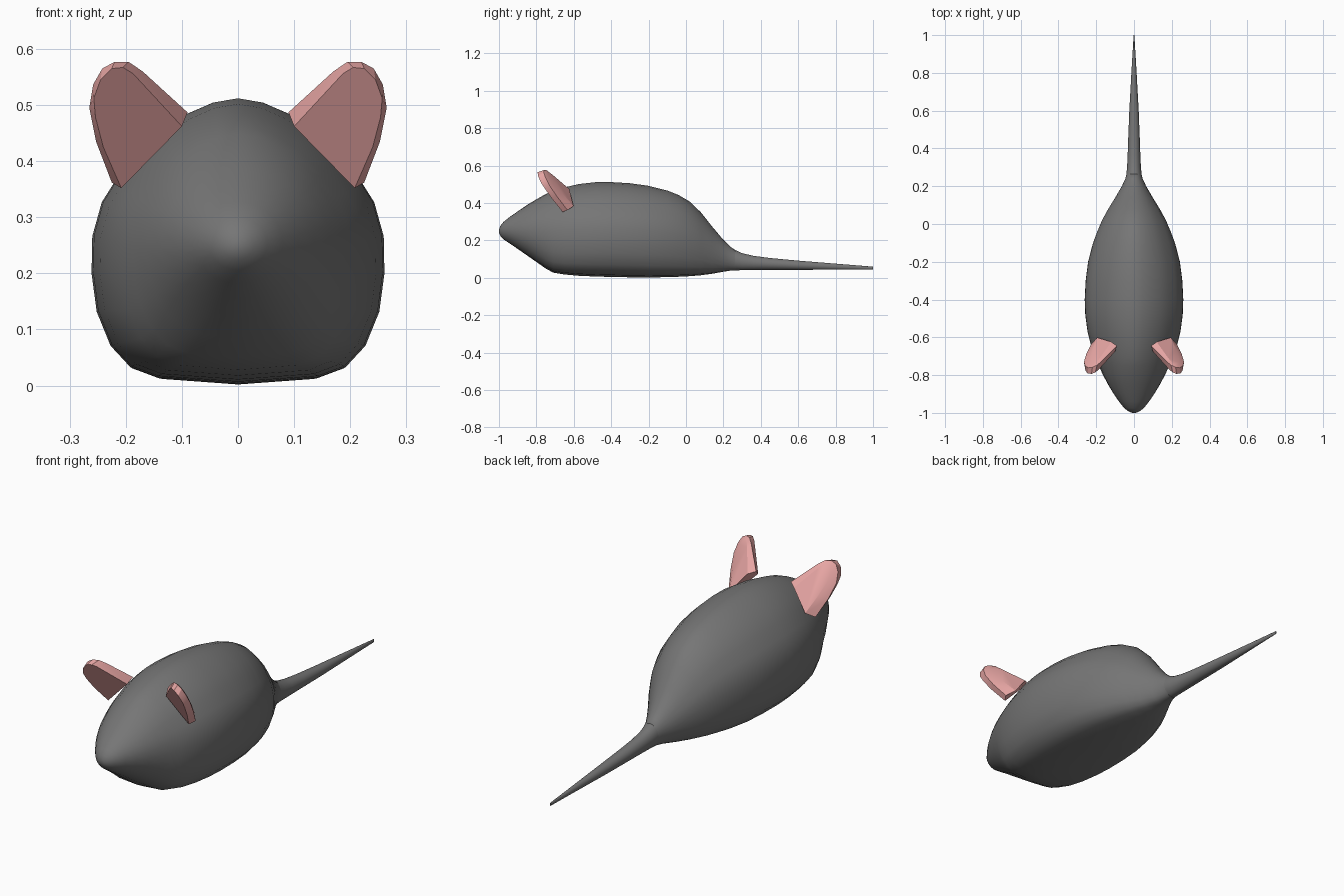
import bpy, math
from mathutils import Vector

if "Cube" in bpy.data.objects:
    bpy.data.objects.remove(bpy.data.objects["Cube"])


def material(name, rgb):
    m = bpy.data.materials.new(name)
    m.diffuse_color = (*rgb, 1)
    m.use_nodes = True
    m.node_tree.nodes["Principled BSDF"].inputs["Base Color"].default_value = m.diffuse_color
    return m


def add_mesh(name, verts, faces, mat, angle):
    me = bpy.data.meshes.new(name)
    me.from_pydata(verts, [], faces)
    ob = bpy.data.objects.new(name, me)
    bpy.context.collection.objects.link(ob)
    me.materials.append(mat)
    bpy.ops.object.select_all(action='DESELECT')
    ob.select_set(True)
    bpy.context.view_layer.objects.active = ob
    bpy.ops.object.mode_set(mode='EDIT')
    bpy.ops.mesh.select_all(action='SELECT')
    bpy.ops.mesh.normals_make_consistent(inside=False)
    bpy.ops.object.mode_set(mode='OBJECT')
    bpy.ops.object.shade_smooth_by_angle(angle=math.radians(angle))
    return ob


def bridge(n, rings):
    faces = [(r * n + i, r * n + (i + 1) % n, (r + 1) * n + (i + 1) % n, (r + 1) * n + i)
             for r in range(rings - 1) for i in range(n)]
    faces.append(tuple(range(n)))
    faces.append(tuple((rings - 1) * n + i for i in range(n)))
    return faces


# Right half of the flat-bellied section: (x / half width, height fraction)
half = [(0, 1), (.17, .985), (.35, .945), (.54, .885), (.71, .8), (.85, .7), (.93, .635),
        (.995, .515), (1, .385), (.965, .25), (.87, .13), (.735, .055), (.55, .02), (0, 0)]
section = half + [(-x, t) for x, t in reversed(half[1:-1])]
N = len(section)


def loft(name, stations, mat):
    # station: y, half width, bottom, top, roundness (0 flat belly, 1 ellipse)
    verts = []
    for y, w, bot, top, rnd in stations:
        for i, (x, t) in enumerate(section):
            a = 2 * math.pi * i / N
            px = x * (1 - rnd) + math.sin(a) * rnd
            pt = t * (1 - rnd) + (.5 + .5 * math.cos(a)) * rnd
            verts.append((w * px, y, bot + (top - bot) * pt))
    return add_mesh(name, verts, bridge(N, len(stations)), mat, 60)


grey = material("dark_grey", (.18, .18, .18))
pink = material("ear_pink", (.8, .38, .37))

# Body from nose to rump
loft("body", [
    (-1, .008, .242, .258, 1), (-.993, .028, .225, .278, 1), (-.975, .052, .206, .3, 1),
    (-.94, .08, .182, .328, .95), (-.9, .108, .155, .355, .85), (-.85, .138, .12, .39, .7),
    (-.8, .165, .085, .42, .5), (-.75, .188, .05, .448, .25), (-.71, .205, .028, .466, .1),
    (-.65, .226, .018, .484, 0), (-.57, .246, .011, .502, 0), (-.48, .258, .007, .512, 0),
    (-.4, .261, .005, .512, 0), (-.3, .256, .003, .506, 0), (-.2, .243, .002, .492, 0),
    (-.1, .217, .004, .467, 0), (-.04, .195, .006, .443, .05), (.02, .17, .009, .408, .1),
    (.08, .137, .014, .35, .2), (.14, .1, .022, .274, .4), (.2, .065, .033, .203, .7),
    (.24, .046, .039, .165, .9), (.265, .04, .04, .148, 1)], grey)

# Tapering tail
loft("tail", [
    (.25, .042, .04, .155, 1), (.3, .037, .041, .132, 1), (.36, .034, .042, .118, 1),
    (.45, .031, .043, .106, 1), (.6, .025, .043, .092, 1), (.8, .014, .044, .076, 1),
    (1, .002, .045, .06, 1)], grey)

# Ear outlines (x, z): front rim and slightly larger middle rim
front = [(.10, .462), (.187, .556), (.205, .567), (.225, .565), (.245, .545),
         (.257, .512), (.254, .478), (.24, .425), (.208, .352)]
middle = [(.09, .487), (.17, .56), (.195, .577), (.22, .577), (.242, .565),
          (.258, .537), (.265, .495), (.253, .435), (.225, .362)]


def ear_y(x, z):
    return -.66 - .459 * (x - .208) - .59 * (z - .352)


ring1 = [Vector((x, ear_y(x, z), z)) for x, z in front]
ring2 = [Vector((x, ear_y(x, z) + .04, z)) for x, z in middle]
# Back ring: narrower, thick at the base and thin toward the tip
base = (ring2[0] + ring2[-1]) / 2
tip = ring2[3]
axis = (tip - base).normalized()
ring3 = []
for p in ring2:
    s = (p - base).dot(axis)
    on_axis = base + axis * s
    k = max(0, min(1, s / (tip - base).length))
    ring3.append(on_axis + (p - on_axis) * .6 - axis * .012 * k + Vector((0, .028, .006)) * (1 - .75 * k))

ears = add_mesh("ears", [tuple(p) for p in ring1 + ring2 + ring3],
                bridge(len(front), 3), pink, 25)
ears.modifiers.new("mirror", 'MIRROR')
